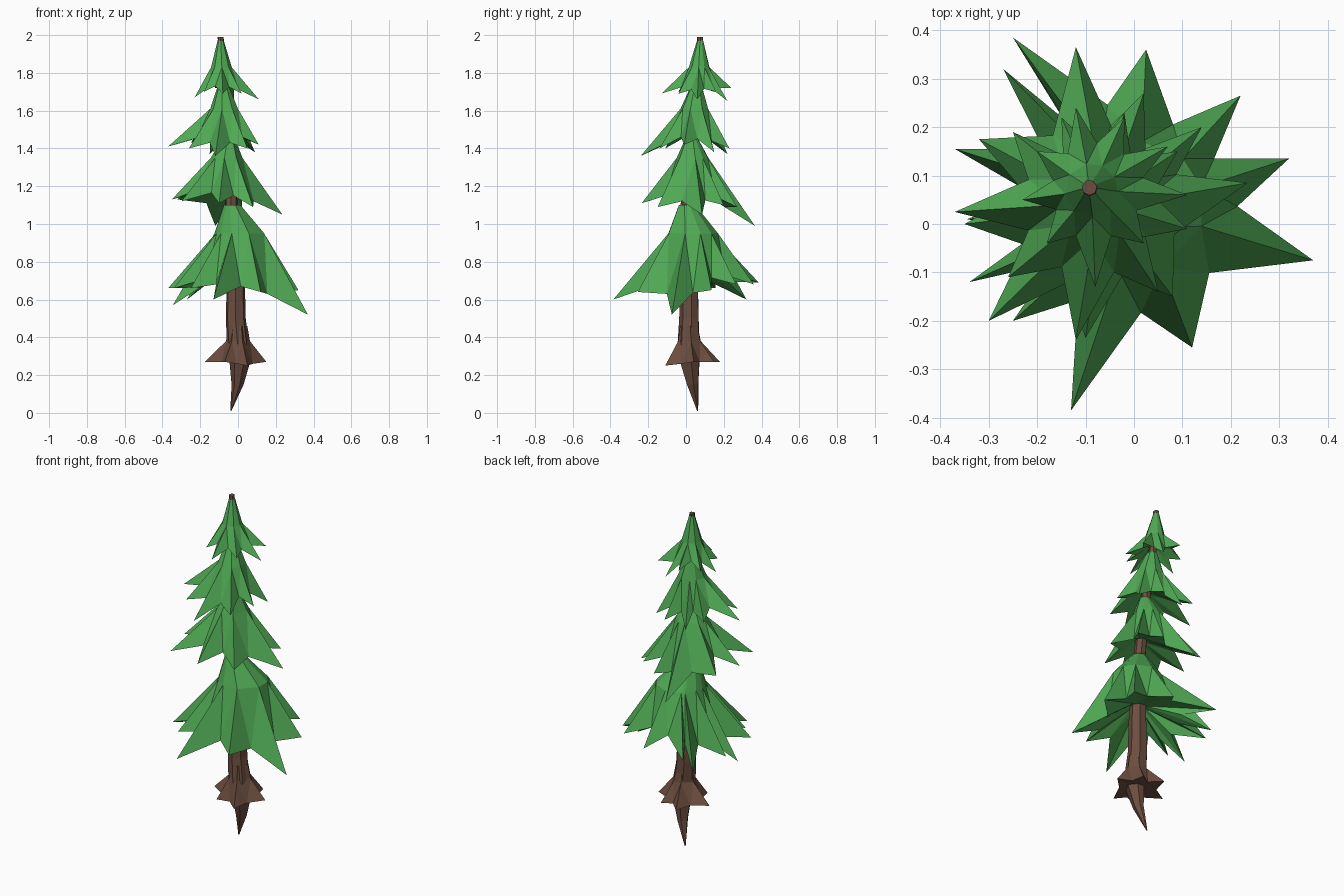
import bpy, bmesh, math
from mathutils import Vector

if "Cube" in bpy.data.objects:
    bpy.data.objects.remove(bpy.data.objects["Cube"])


def material(name, color):
    m = bpy.data.materials.new(name)
    m.diffuse_color = color
    m.use_nodes = True
    m.node_tree.nodes["Principled BSDF"].inputs["Base Color"].default_value = m.diffuse_color
    return m


GREEN = material("needles", (0.08, 0.4, 0.09, 1))
BROWN = material("bark", (0.15, 0.075, 0.05, 1))


def finish(name, bm, mat):
    bmesh.ops.recalc_face_normals(bm, faces=bm.faces[:])
    me = bpy.data.meshes.new(name)
    bm.to_mesh(me)
    bm.free()
    me.materials.append(mat)
    ob = bpy.data.objects.new(name, me)
    bpy.context.collection.objects.link(ob)


def bridge(bm, a, b):
    n = len(a)
    for i in range(n):
        j = (i + 1) % n
        bm.faces.new((a[i], a[j], b[j], b[i]))


def star(name, neck, neck_r, shoulder, shoulder_r, tips, mat,
         valley=0.58, lift=0.05, under=()):
    """Pointed skirt: neck ring, shoulder ring, folded tips, hollow underside."""
    bm = bmesh.new()
    c = Vector(shoulder)
    n = len(tips)
    tips = sorted((Vector(t) for t in tips),
                  key=lambda t: math.atan2(t.y - c.y, t.x - c.x))
    dirs = [Vector((t.x - c.x, t.y - c.y, 0)) for t in tips]
    unit = [d.normalized() for d in dirs]

    def ring(center, r):
        return [bm.verts.new(Vector(center) + u * r) for u in unit]

    top = ring(neck, neck_r)
    mid = ring(shoulder, shoulder_r)
    bm.faces.new(top)
    bridge(bm, top, mid)
    tv = [bm.verts.new(t) for t in tips]
    vv = []
    for i in range(n):
        j = (i + 1) % n
        u = (unit[i] + unit[j]).normalized()
        r = valley * (dirs[i].length + dirs[j].length) / 2
        z = (tips[i].z + tips[j].z) / 2 + lift
        vv.append(bm.verts.new((c.x + u.x * r, c.y + u.y * r, z)))
    rings = [ring(p, r) for p, r in under]
    for a in (mid, rings[0]):
        for i in range(n):
            j = (i + 1) % n
            bm.faces.new((a[i], tv[i], vv[i]))
            bm.faces.new((a[i], vv[i], a[j]))
            bm.faces.new((a[j], vv[i], tv[j]))
    for a, b in zip(rings, rings[1:]):
        bridge(bm, a, b)
    bm.faces.new(rings[-1])
    finish(name, bm, mat)


# Trunk: leaning seven-sided tube
path = [(0, .015, .36, .06), (-.012, .018, .5, .054), (-.012, .018, .7, .049),
        (-.035, .005, 1.1, .034), (-.05, .03, 1.42, .027),
        (-.08, .06, 1.75, .022), (-.092, .075, 1.99, .016)]
bm = bmesh.new()
rings = [[bm.verts.new((x + r * math.cos(k * math.tau / 7 + .2),
                        y + r * math.sin(k * math.tau / 7 + .2), z))
          for k in range(7)] for x, y, z, r in path]
for a, b in zip(rings, rings[1:]):
    bridge(bm, a, b)
bm.faces.new(rings[0])
bm.faces.new(rings[-1])
finish("trunk", bm, BROWN)

# Root flare with a curved tap root underneath
star("roots", (0, .015, .46), .05, (0, .018, .38), .064,
     [(.15, .04, .27), (.06, .15, .27), (-.06, .18, .27),
      (-.175, .03, .27), (-.07, -.1, .27), (.05, -.11, .25)],
     BROWN, valley=.62, lift=.0,
     under=[((.01, .02, .27), .055), ((-.002, .035, .15), .032), ((-.038, .062, .01), .003)])

# Foliage tiers, bottom to top
star("lower_foliage", (-.03, .005, 1.1), .045, (.01, .035, .95), .135,
     [(.37, -.075, .52), (.32, .135, .65), (.22, .265, .68), (.025, .36, .68),
      (-.25, .385, .69), (-.27, .32, .6), (-.37, .155, .66), (-.345, .01, .57),
      (-.34, -.12, .66), (-.25, -.2, .66), (-.13, -.385, .6), (.12, -.255, .64)],
     GREEN, under=[((-.012, .018, .78), .045)])
star("middle_foliage", (-.05, .03, 1.45), .035, (-.06, .035, 1.35), .085,
     [(.235, .085, 1.05), (.14, .2, 1.1), (.02, .27, 1.09), (-.12, .365, .99),
      (-.32, .175, 1.13), (-.35, .0, 1.13), (-.3, -.2, 1.12),
      (-.1, -.235, 1.11), (.08, -.15, 1.09)],
     GREEN, under=[((-.037, .01, 1.2), .034)])
star("upper_foliage", (-.078, .055, 1.73), .03, (-.072, .045, 1.61), .075,
     [(-.37, .025, 1.41), (-.26, -.11, 1.4), (-.12, -.24, 1.36),
      (.05, -.14, 1.4), (.11, -.01, 1.42), (.09, .15, 1.38),
      (-.02, .23, 1.4), (-.15, .22, 1.37), (-.25, .19, 1.43)],
     GREEN, under=[((-.06, .035, 1.49), .027)])
star("crown_foliage", (-.092, .075, 1.98), .014, (-.088, .07, 1.83), .055,
     [(-.23, .05, 1.67), (-.18, -.04, 1.7), (-.08, -.13, 1.69),
      (.02, -.04, 1.69), (.11, .06, 1.66), (.07, .16, 1.7),
      (-.02, .22, 1.65), (-.12, .24, 1.72), (-.2, .15, 1.7)],
     GREEN, lift=.035, under=[((-.08, .06, 1.77), .023)])
